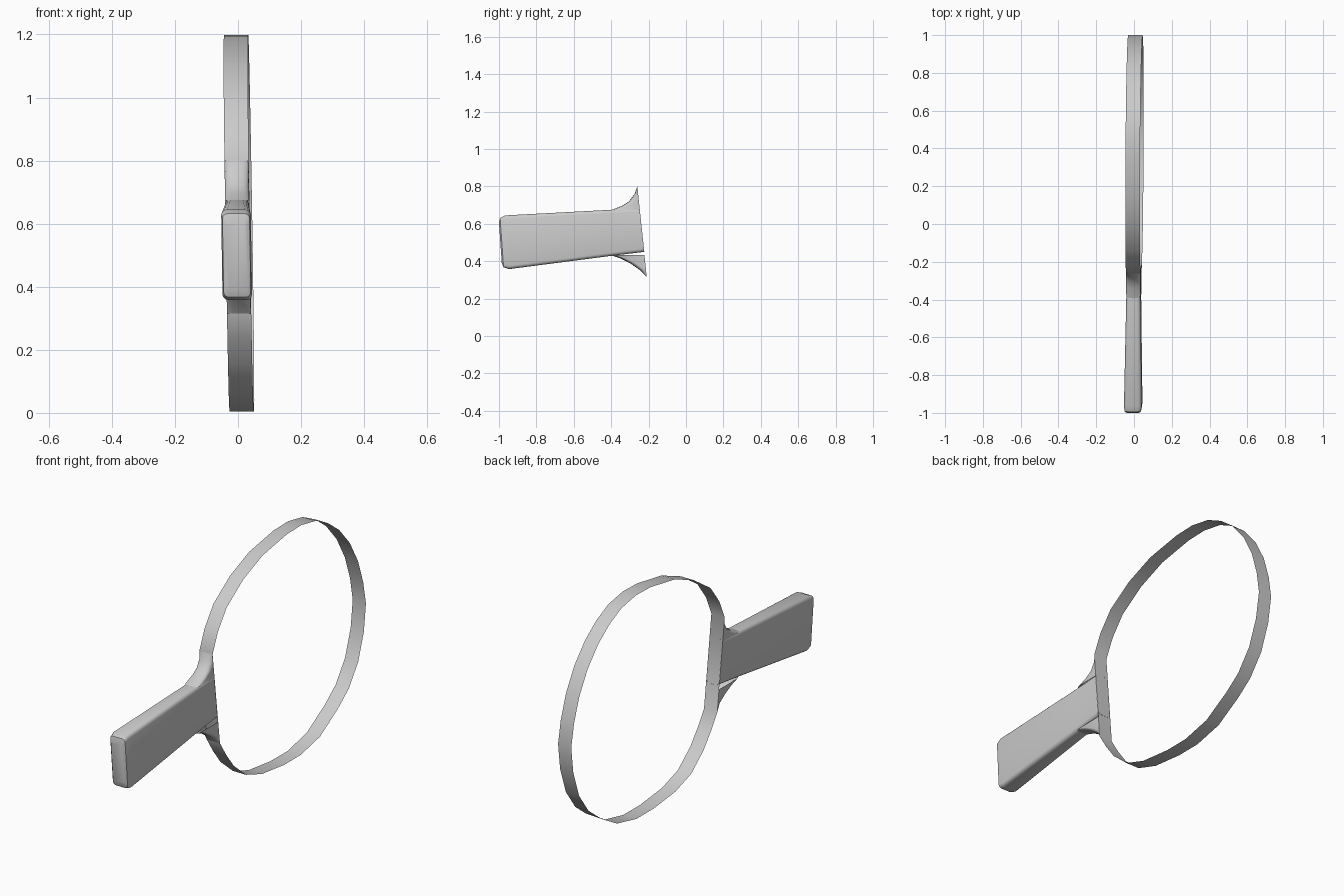
import bpy, math

if "Cube" in bpy.data.objects:
    bpy.data.objects.remove(bpy.data.objects["Cube"])


def lean(x, y, z):
    # the whole paddle is very slightly rotated out of the x = 0 plane
    return (x + 0.0097 + 0.0065 * y - 0.0155 * z, y, z)


def make(name, verts, faces):
    me = bpy.data.meshes.new(name)
    me.from_pydata([lean(*v) for v in verts], [], faces)
    ob = bpy.data.objects.new(name, me)
    bpy.context.collection.objects.link(ob)
    bpy.ops.object.select_all(action='DESELECT')
    ob.select_set(True)
    bpy.context.view_layer.objects.active = ob
    bpy.ops.object.mode_set(mode='EDIT')
    bpy.ops.mesh.select_all(action='SELECT')
    bpy.ops.mesh.normals_make_consistent(inside=False)
    bpy.ops.object.mode_set(mode='OBJECT')
    bpy.ops.object.shade_smooth_by_angle(angle=math.radians(40))
    return ob


def loft(name, sections, closed=True, cap=False):
    n = len(sections[0])
    verts = [p for s in sections for p in s]
    faces = []
    for i in range(len(sections) - 1):
        for j in range(n if closed else n - 1):
            k = (j + 1) % n
            faces.append((i * n + j, i * n + k, (i + 1) * n + k, (i + 1) * n + j))
    if cap:
        faces.append(tuple(range(n)))
    return make(name, verts, faces)


# Thin hoop band, closed by the straight throat
W = 0.0385
hoop = [(-0.26, 0.80), (-0.215, 0.90), (-0.14, 1.0), (0, 1.095), (0.16, 1.16),
        (0.36, 1.195), (0.48, 1.198), (0.60, 1.175), (0.70, 1.125), (0.79, 1.055),
        (0.875, 0.955), (0.94, 0.835), (0.98, 0.71), (1.0, 0.59), (0.98, 0.45),
        (0.93, 0.31), (0.85, 0.20), (0.76, 0.13), (0.61, 0.04), (0.45, 0.004),
        (0.31, 0.004), (0.13, 0.025), (0, 0.07), (-0.10, 0.155), (-0.16, 0.235),
        (-0.21, 0.315)]
loft("hoop_band", [[(s * W, y, z) for y, z in hoop] for s in (-1, 1)])


# Handle: rounded rectangles from the butt to the throat
def rounded_section(top, bottom, hw, r, seg=3):
    h = top[1] - bottom[1]
    pts = []
    for q, (sx, t0) in enumerate([(1, 1), (-1, 1), (-1, 0), (1, 0)]):
        for i in range(seg + 1):
            a = math.pi / 2 * (q + i / seg)
            x = sx * (hw - r) + r * math.cos(a)
            t = (t0 * h - (2 * t0 - 1) * r + r * math.sin(a)) / h
            pts.append((x, bottom[0] + t * (top[0] - bottom[0]), bottom[1] + t * h))
    return pts


loft("handle", [rounded_section(*s) for s in [
    ((-1.0, 0.605), (-0.985, 0.390), 0.034, 0.012),
    ((-0.994, 0.632), (-0.975, 0.367), 0.043, 0.016),
    ((-0.965, 0.645), (-0.945, 0.358), 0.047, 0.018),
    ((-0.40, 0.675), (-0.39, 0.430), 0.038, 0.018),
    ((-0.248, 0.685), (-0.223, 0.450), 0.037, 0.018)]], cap=True)


# Flared horns joining handle to hoop; rounded towards the handle
def throat_y(z):
    return -0.21 - 0.05 * (z - 0.315) / 0.485


def horn(name, curve):
    sections = []
    for y, z in curve:
        b = throat_y(z)
        d = b - y
        r = min(0.03, d)
        sec = [(-W, b, z)]
        for i in range(9):
            a = math.pi * i / 8
            sec.append((-W * math.copysign(abs(math.cos(a)) ** 0.7, math.cos(a)),
                        y + r - r * math.sin(a), z))
        sections.append(sec + [(W, b, z)])
    loft(name, sections, closed=False)


horn("upper_horn", [(-0.26, 0.80), (-0.275, 0.76), (-0.305, 0.72), (-0.34, 0.697), (-0.40, 0.673)])
horn("lower_horn", [(-0.21, 0.315), (-0.25, 0.355), (-0.30, 0.39), (-0.35, 0.415), (-0.40, 0.432)])
